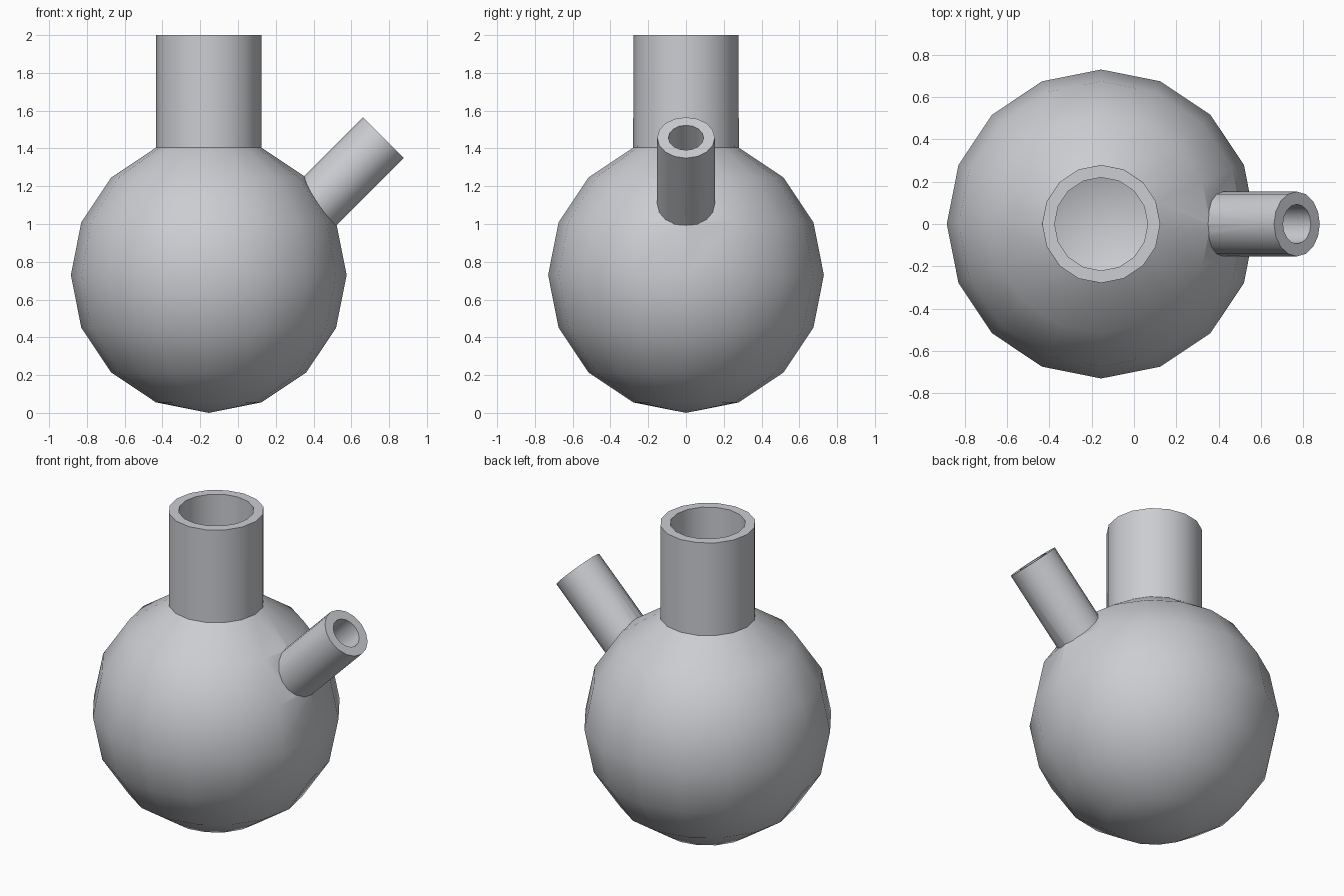
import bpy, math
from mathutils import Matrix, Vector

if "Cube" in bpy.data.objects:
    bpy.data.objects.remove(bpy.data.objects["Cube"])

SIDES = 16
CENTRE = Vector((-0.155, 0, 0.73))
TIP = Vector((0.77, 0, 1.457))
AXIS = Vector((1, 0, 1)).normalized()

glass = bpy.data.materials.new("grey glass")
glass.use_nodes = True
grey = (0.6, 0.61, 0.64, 1)
glass.diffuse_color = grey
glass.node_tree.nodes["Principled BSDF"].inputs["Base Color"].default_value = grey


def lathe(name, profile, place):
    """Closed solid of revolution; a radius of zero makes a pole."""
    verts, rings, faces = [], [], []
    for r, z in profile:
        count = SIDES if r > 0 else 1
        rings.append([len(verts) + i for i in range(count)])
        for i in range(count):
            a = math.tau * i / SIDES
            verts.append((r * math.cos(a), r * math.sin(a), z))
    for low, high in zip(rings, rings[1:]):
        for i in range(SIDES):
            j = (i + 1) % SIDES
            if len(low) == 1:
                faces.append((low[0], high[j], high[i]))
            else:
                faces.append((low[i], low[j], high[j], high[i]))
    if len(rings[0]) > 1:
        faces.append(rings[0][::-1])
    faces.append(rings[-1])
    mesh = bpy.data.meshes.new(name)
    mesh.from_pydata(verts, [], faces)
    mesh.transform(place)
    mesh.materials.append(glass)
    obj = bpy.data.objects.new(name, mesh)
    bpy.context.collection.objects.link(obj)
    return obj


def bulb_and_neck(name, radius, neck, top):
    """Round bulb with a straight neck rising from its last ring."""
    steps = [math.pi * i / 8 for i in range(8)]
    profile = [(radius * math.sin(a), -radius * math.cos(a)) for a in steps]
    if neck < profile[-1][0] - 0.01:
        profile.append((neck, radius * 0.95))
    profile.append((neck, top - CENTRE.z))
    return lathe(name, profile, Matrix.Translation(CENTRE))


def spout(name, radius, back, ahead):
    place = Matrix.Translation(TIP) @ AXIS.to_track_quat("Z", "Y").to_matrix().to_4x4()
    return lathe(name, [(radius, -back), (radius, ahead)], place)


def combine(target, tool, operation):
    mod = target.modifiers.new(operation.lower(), "BOOLEAN")
    mod.operation, mod.object, mod.solver = operation, tool, "EXACT"
    bpy.context.view_layer.objects.active = target
    bpy.ops.object.modifier_apply(modifier=mod.name)
    bpy.data.objects.remove(tool)


# Outer shell, then the hollow inside it
flask = bulb_and_neck("flask", 0.73, 0.279, 2.0)
combine(flask, spout("side_spout", 0.153, 0.53, 0), "UNION")
hollow = bulb_and_neck("hollow", 0.67, 0.22, 2.1)
combine(hollow, spout("spout_bore", 0.093, 0.65, 0.1), "UNION")
combine(flask, hollow, "DIFFERENCE")

# Soft bulb and tubes, crisp rims and joints
bpy.ops.object.select_all(action="DESELECT")
flask.select_set(True)
bpy.context.view_layer.objects.active = flask
bpy.ops.object.shade_smooth_by_angle(angle=math.radians(30))
